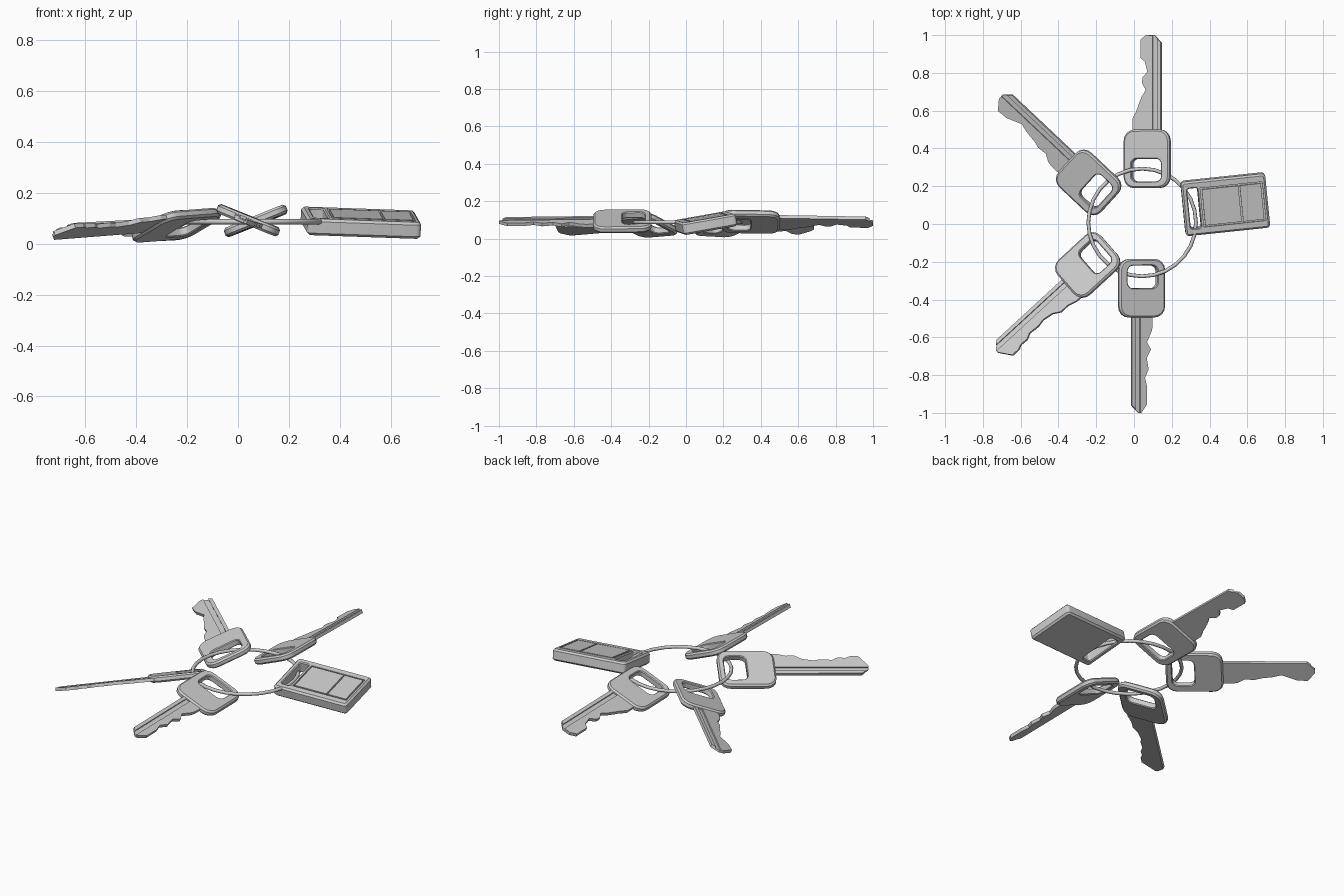
import bpy, bmesh, math
from mathutils import Matrix, Vector

if "Cube" in bpy.data.objects:
    bpy.data.objects.remove(bpy.data.objects["Cube"])


def finish(name, bm, mat, smooth=True):
    bmesh.ops.recalc_face_normals(bm, faces=bm.faces[:])
    me = bpy.data.meshes.new(name)
    bm.to_mesh(me)
    bm.free()
    ob = bpy.data.objects.new(name, me)
    bpy.context.collection.objects.link(ob)
    ob.matrix_world = mat
    if smooth:
        bpy.ops.object.select_all(action='DESELECT')
        ob.select_set(True)
        bpy.context.view_layer.objects.active = ob
        bpy.ops.object.shade_smooth_by_angle(angle=math.radians(35))
    return ob


def rounded_rect(x0, x1, y0, y1, r, z, grow=0.0, n=4):
    """Rounded rectangle loop, optionally grown or shrunk."""
    x0, x1, y0, y1, r = x0 - grow, x1 + grow, y0 - grow, y1 + grow, max(r + grow, 0.003)
    pts = []
    for k, (cx, cy) in enumerate([(x1 - r, y1 - r), (x0 + r, y1 - r), (x0 + r, y0 + r), (x1 - r, y0 + r)]):
        for i in range(n + 1):
            a = math.pi / 2 * (k + i / n)
            pts.append((cx + r * math.cos(a), cy + r * math.sin(a), z))
    return pts


def holed_plate(name, outer, hole, t, b, mat):
    """Bevelled plate with a slot: eight loops skinned into a closed band."""
    loops = [rounded_rect(*outer, t, -b), rounded_rect(*outer, t - b),
             rounded_rect(*outer, b - t), rounded_rect(*outer, -t, -b),
             rounded_rect(*hole, -t, b / 2), rounded_rect(*hole, b / 2 - t),
             rounded_rect(*hole, t - b / 2), rounded_rect(*hole, t, b / 2)]
    bm = bmesh.new()
    vs = [[bm.verts.new(p) for p in lp] for lp in loops]
    n = len(vs[0])
    for k in range(len(vs)):
        a, c = vs[k], vs[(k + 1) % len(vs)]
        for i in range(n):
            j = (i + 1) % n
            bm.faces.new((a[i], a[j], c[j], c[i]))
    return finish(name, bm, mat)


def add_prism(bm, pts, z0, z1):
    lo = [bm.verts.new((x, y, z0)) for x, y in pts]
    hi = [bm.verts.new((x, y, z1)) for x, y in pts]
    bm.faces.new(lo[::-1])
    bm.faces.new(hi)
    for i in range(len(pts)):
        j = (i + 1) % len(pts)
        bm.faces.new((lo[i], lo[j], hi[j], hi[i]))


def placement(x, y, z, yaw, pitch, roll):
    r = math.radians
    return (Matrix.Translation((x, y, z)) @ Matrix.Rotation(r(yaw), 4, 'Z')
            @ Matrix.Rotation(r(pitch), 4, 'Y') @ Matrix.Rotation(r(roll), 4, 'X'))


def key(label, mat, spine, teeth):
    """Local x points out along the blade, teeth on +y; origin in the bow centre."""
    holed_plate(label + "_bow", (-0.155, 0.155, -0.131, 0.131, 0.06),
                (-0.12, 0.0, -0.085, 0.085, 0.03), 0.018, 0.009, mat)
    tip = teeth[-1][0]
    end = tip - 0.04
    start = 0.12
    bm = bmesh.new()
    edge = [(start, teeth[0][1])] + teeth
    # full thin core, then raised toothed side and rail leaving a groove
    add_prism(bm, [(start, spine), (end, spine), (tip, spine + 0.04)] + edge[::-1], -0.009, 0.001)
    add_prism(bm, [(start, spine + 0.046), (tip - 0.002, spine + 0.046)] + edge[::-1], -0.006, 0.009)
    add_prism(bm, [(start, spine), (end, spine), (end + 0.02, spine + 0.02), (start, spine + 0.02)], -0.006, 0.009)
    finish(label + "_blade", bm, mat, False)


# Four keys fanned around the ring
key("back_key", placement(0.07, 0.345, 0.09, 90, 1, -22), -0.08,
    [(0.215, 0.08), (0.25, 0.06), (0.29, 0.045), (0.325, 0.03), (0.365, 0.005), (0.40, 0.026),
     (0.43, 0.024), (0.46, -0.004), (0.515, 0.01), (0.535, 0.036), (0.63, 0.036), (0.655, 0.005)])
key("front_key", placement(0.04, -0.34, 0.093, -90, 0.7, -22), -0.057,
    [(0.20, 0.06), (0.225, 0.055), (0.285, 0.028), (0.325, 0.05), (0.37, 0.026), (0.43, 0.037),
     (0.475, 0.016), (0.52, 0.028), (0.615, 0.028), (0.66, -0.005)])
key("back_left_key", placement(-0.24, 0.22, 0.073, 136.7, 2.2, -22), -0.065,
    [(0.20, 0.075), (0.23, 0.07), (0.27, 0.045), (0.32, 0.05), (0.36, 0.038), (0.42, 0.03),
     (0.47, 0.016), (0.515, 0.035), (0.55, 0.05), (0.61, 0.055), (0.65, 0.0)])
key("front_left_key", placement(-0.245, -0.217, 0.073, 222.6, 3.3, 22), -0.035,
    [(0.17, 0.11), (0.22, 0.095), (0.27, 0.095), (0.31, 0.07), (0.37, 0.06), (0.41, 0.068),
     (0.47, 0.063), (0.50, 0.08), (0.545, 0.078), (0.57, 0.09), (0.615, 0.09), (0.665, 0.02)])

# Fob with a slot at the ring end
fob_mat = placement(0.483, 0.105, 0.083, 6, 2, 10)
fob = holed_plate("fob_body", (-0.225, 0.225, -0.146, 0.146, 0.02),
                  (-0.195, -0.14, -0.108, 0.108, 0.012), 0.033, 0.01, fob_mat)

# Shallow pocket in the fob's face
bm = bmesh.new()
add_prism(bm, [(-0.125, -0.105), (0.205, -0.105), (0.205, 0.105), (-0.125, 0.105)], 0.023, 0.06)
pocket = finish("fob_pocket_cutter", bm, fob_mat, False)
pocket.hide_render = True
pocket.hide_set(True)
cut = fob.modifiers.new("pocket", 'BOOLEAN')
cut.object = pocket
cut.operation = 'DIFFERENCE'
cut.solver = 'EXACT'

# Two buttons set in the pocket
for name, x0, x1 in (("fob_large_button", -0.117, 0.077), ("fob_small_button", 0.085, 0.197)):
    bm = bmesh.new()
    add_prism(bm, [(x0, -0.097), (x1, -0.097), (x1, 0.097), (x0, 0.097)], 0.018, 0.034)
    finish(name, bm, fob_mat, False)

# Wire ring
bpy.ops.mesh.primitive_torus_add(location=(0.043, 0.008, 0.087), major_radius=0.285, minor_radius=0.01,
                                 major_segments=28, minor_segments=8)
ring = bpy.context.object
ring.name = "ring"
bpy.ops.object.shade_smooth_by_angle(angle=math.radians(50))
